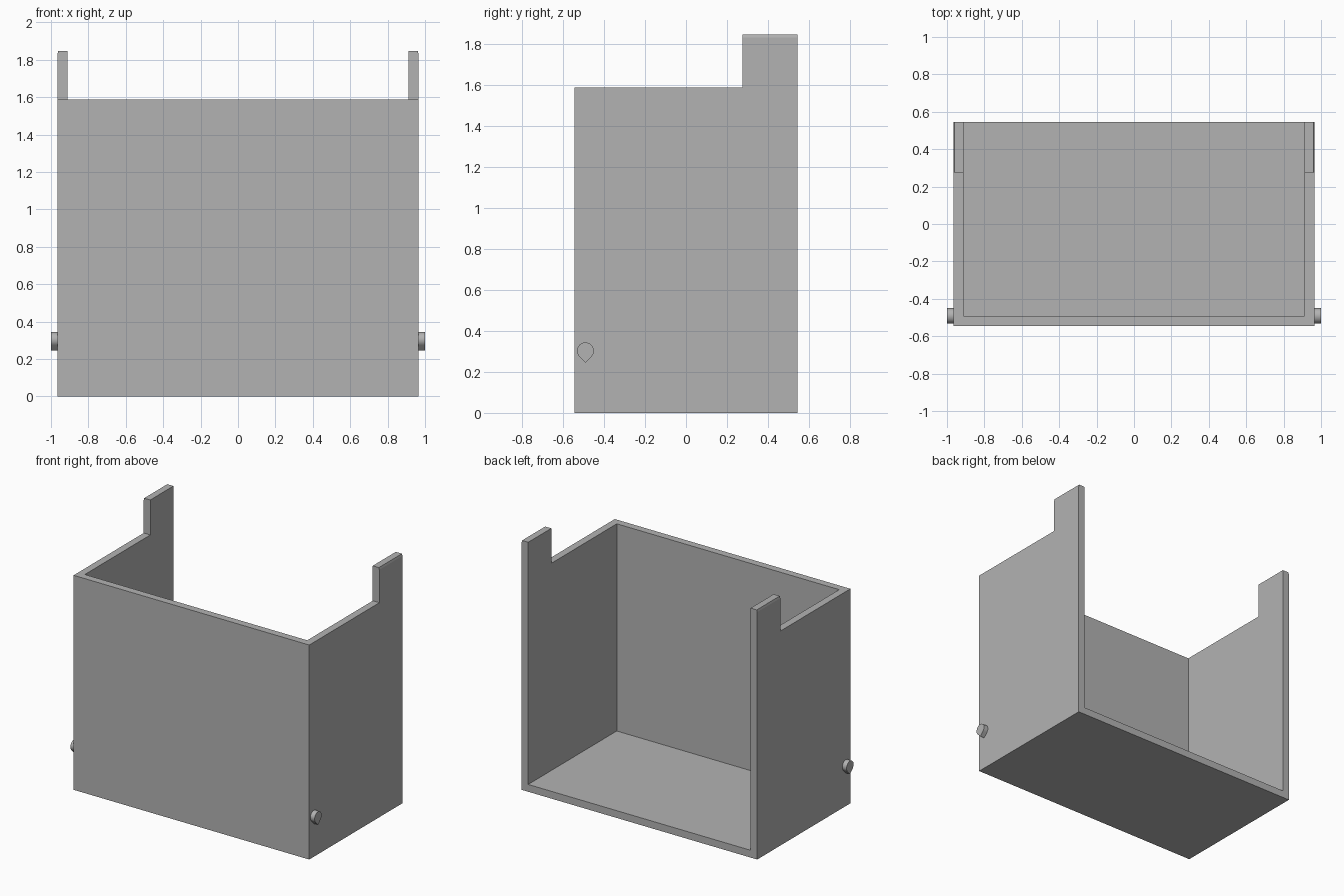
import bpy, bmesh, math

if "Cube" in bpy.data.objects:
    bpy.data.objects.remove(bpy.data.objects["Cube"])

W, D, T = 0.965, 0.545, 0.054        # half width, half depth, wall thickness
H, TAB_H, TAB_Y = 1.588, 1.847, 0.275

grey = bpy.data.materials.new("light grey")
grey.diffuse_color = (0.45, 0.45, 0.45, 1)
grey.use_nodes = True
grey.node_tree.nodes["Principled BSDF"].inputs["Base Color"].default_value = grey.diffuse_color


def prism(name, profile, x0, x1):
    """Extrude a (y, z) profile along x."""
    bm = bmesh.new()
    face = bm.faces.new([bm.verts.new((x0, y, z)) for y, z in profile])
    ext = bmesh.ops.extrude_face_region(bm, geom=[face])
    verts = [g for g in ext["geom"] if isinstance(g, bmesh.types.BMVert)]
    bmesh.ops.translate(bm, verts=verts, vec=(x1 - x0, 0, 0))
    bmesh.ops.recalc_face_normals(bm, faces=bm.faces)
    mesh = bpy.data.meshes.new(name)
    bm.to_mesh(mesh)
    bm.free()
    mesh.materials.append(grey)
    obj = bpy.data.objects.new(name, mesh)
    bpy.context.collection.objects.link(obj)
    return obj


# Open-backed box with two raised rear tabs
body = prism("box_body", [(-D, 0), (D, 0), (D, TAB_H), (TAB_Y, TAB_H),
                          (TAB_Y, H), (-D, H)], -W, W)

# Slight chamfer on the outer top edge of the tabs
bm = bmesh.new()
bm.from_mesh(body.data)
bmesh.ops.bisect_plane(bm, geom=bm.verts[:] + bm.edges[:] + bm.faces[:],
                       plane_co=(0, 0, TAB_H - 0.015), plane_no=(0, 0, 1))
for v in bm.verts:
    if v.co.z > TAB_H - 0.001:
        v.co.x *= (W - 0.004) / W
bm.to_mesh(body.data)
bm.free()

# Hollow interior, open at the top and back
cutter = prism("interior_cutter", [(-D + T, T), (1, T), (1, 3), (-D + T, 3)],
               -W + T, W - T)
cutter.hide_render = True
cutter.hide_set(True)
mod = body.modifiers.new("hollow", "BOOLEAN")
mod.operation = "DIFFERENCE"
mod.solver = "EXACT"
mod.object = cutter

# Teardrop hinge pins with the point facing down
PY, PZ, R = -0.491, 0.303, 0.041
angles = [math.radians(-45 + 270 * i / 24) for i in range(25)]
drop = [(PY + R * math.cos(a), PZ + R * math.sin(a)) for a in angles]
drop.append((PY, PZ - R * math.sqrt(2)))
for side, name in ((-1, "left_hinge_pin"), (1, "right_hinge_pin")):
    pin = prism(name, drop, side * W, side * 1.0)
    bpy.ops.object.select_all(action="DESELECT")
    pin.select_set(True)
    bpy.context.view_layer.objects.active = pin
    bpy.ops.object.shade_smooth_by_angle(angle=math.radians(30))
